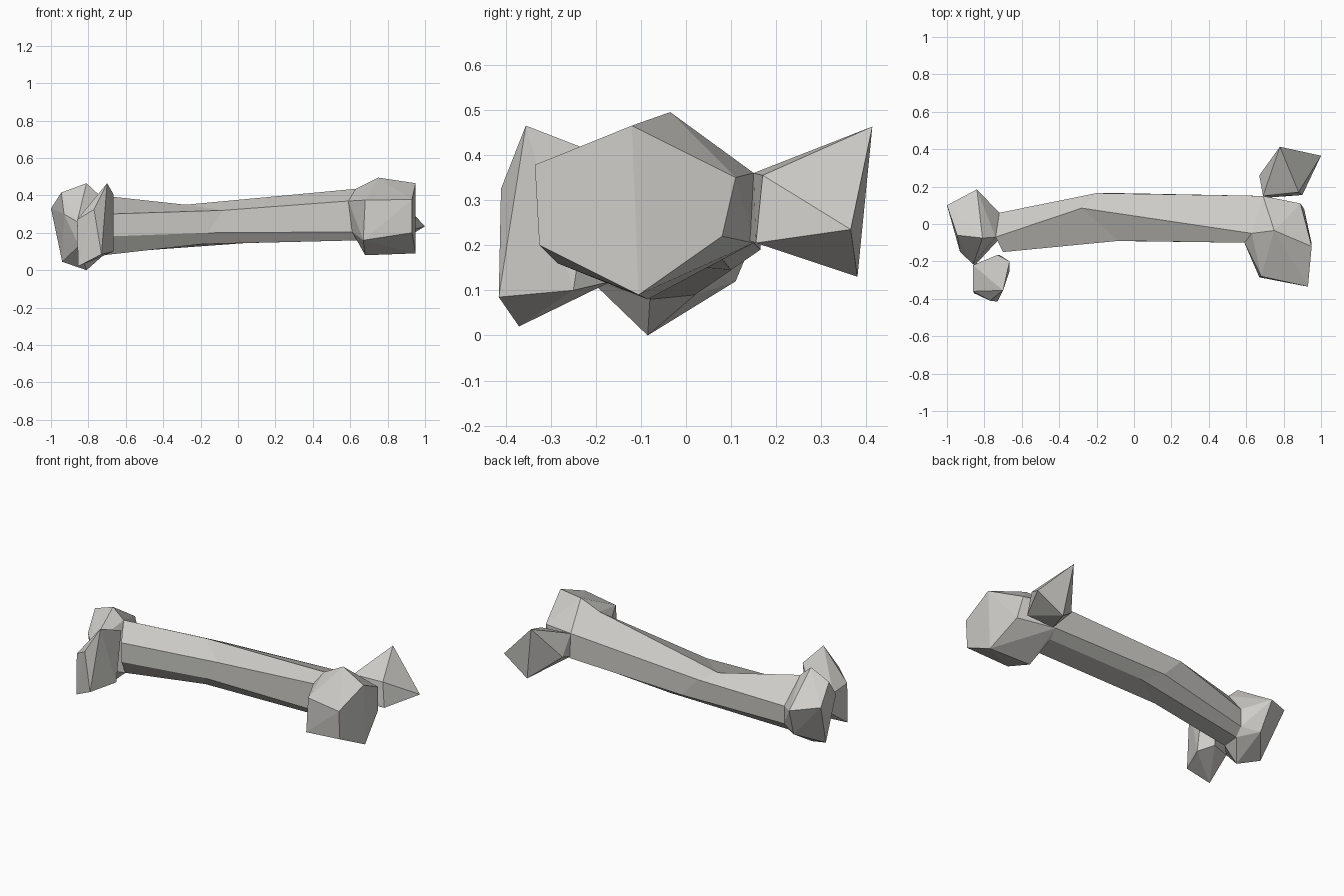
import bpy
import bmesh

default_cube = bpy.data.objects.get("Cube")
if default_cube:
    bpy.data.objects.remove(default_cube, do_unlink=True)

# Single pale bone colour
BONE_COLOUR = (0.62, 0.61, 0.58, 1.0)
bone = bpy.data.materials.new("pale_bone")
bone.use_nodes = True
bone.diffuse_color = BONE_COLOUR
shader = next(n for n in bone.node_tree.nodes if n.type == 'BSDF_PRINCIPLED')
shader.inputs["Base Color"].default_value = BONE_COLOUR
shader.inputs["Roughness"].default_value = 0.9


def finish(name, bm):
    """Turn a bmesh into a flat shaded object in the bone colour."""
    bmesh.ops.recalc_face_normals(bm, faces=bm.faces)
    mesh = bpy.data.meshes.new(name)
    bm.to_mesh(mesh)
    bm.free()
    mesh.materials.append(bone)
    obj = bpy.data.objects.new(name, mesh)
    bpy.context.collection.objects.link(obj)
    return obj


def faceted_lump(name, points):
    """Chiselled solid wrapped tightly around a few corner points."""
    bm = bmesh.new()
    for point in points:
        bm.verts.new(point)
    hull = bmesh.ops.convex_hull(bm, input=bm.verts)
    unused = [e for e in hull["geom_interior"] if isinstance(e, bmesh.types.BMVert)]
    bmesh.ops.delete(bm, geom=list(set(unused)), context='VERTS')
    return finish(name, bm)


def loft(name, sections):
    """Skin a row of matching cross-sections and cap both ends."""
    bm = bmesh.new()
    rings = [[bm.verts.new(p) for p in section] for section in sections]
    count = len(rings[0])
    for near, far in zip(rings, rings[1:]):
        for i in range(count):
            j = (i + 1) % count
            bm.faces.new((near[i], near[j], far[j], far[i]))
    bm.faces.new(rings[0])
    bm.faces.new(rings[-1])
    return finish(name, bm)


# Shaft cross-sections: ridge, back upper, back lower, underside back,
# underside front, front lower, front upper
right_section = [
    (-.74, -.07, .40), (-.72, .06, .25), (-.72, .06, .14), (-.72, .02, .09),
    (-.72, -.08, .08), (-.70, -.15, .18), (-.70, -.15, .30)]
middle_section = [
    (-.28, .085, .35), (-.20, .165, .315), (-.08, .165, .19), (.04, .10, .145),
    (-.19, -.05, .14), (-.16, -.09, .20), (-.08, -.09, .32)]
left_section = [
    (.63, -.05, .435), (.69, .15, .36), (.69, .15, .205), (.67, .08, .17),
    (.66, -.06, .16), (.61, -.10, .205), (.59, -.10, .37)]
loft("shaft", [right_section, middle_section, left_section])

# Large knob at the left end, swelling out of the shaft
faceted_lump("left_knob", left_section + [
    (.75, -.035, .495), (.95, -.12, .465),                       # crown
    (.93, -.335, .378), (.68, -.28, .375),                       # front top
    (.93, -.325, .20), (.67, -.285, .16),                        # front bottom
    (.95, -.105, .09), (.68, -.085, .08),                        # underside
    (.89, .11, .35), (.91, .08, .22)])                           # back

# Spur flaring from the back of the left knob
faceted_lump("left_spur", [
    (.69, .15, .36), (.88, .17, .355), (.90, .155, .205), (.70, .14, .21),
    (.67, .26, .26),
    (.78, .413, .463), (1.0, .365, .235), (.83, .38, .13)])

# Smaller knob at the right end
faceted_lump("right_knob", right_section[:5] + [
    (-.81, -.075, .465), (-.945, -.06, .415),                    # crown
    (-1.0, .10, .33), (-.84, .185, .30),                         # back
    (-.82, .11, .12), (-.94, -.035, .045), (-.81, -.085, 0),     # underside
    (-.93, -.15, .30), (-.86, -.215, .26), (-.85, -.22, .13)])   # front

# Upright spur standing in front of the right knob
faceted_lump("right_spur", [
    (-.73, -.165, .30), (-.86, -.22, .26), (-.85, -.22, .13), (-.72, -.165, .12),
    (-.70, -.355, .465), (-.665, -.20, .405),                    # peak
    (-.77, -.41, .325), (-.86, -.36, .27),                       # front top
    (-.73, -.415, .085), (-.855, -.37, .02),                     # front bottom
    (-.665, -.25, .10)])                                         # inner foot
